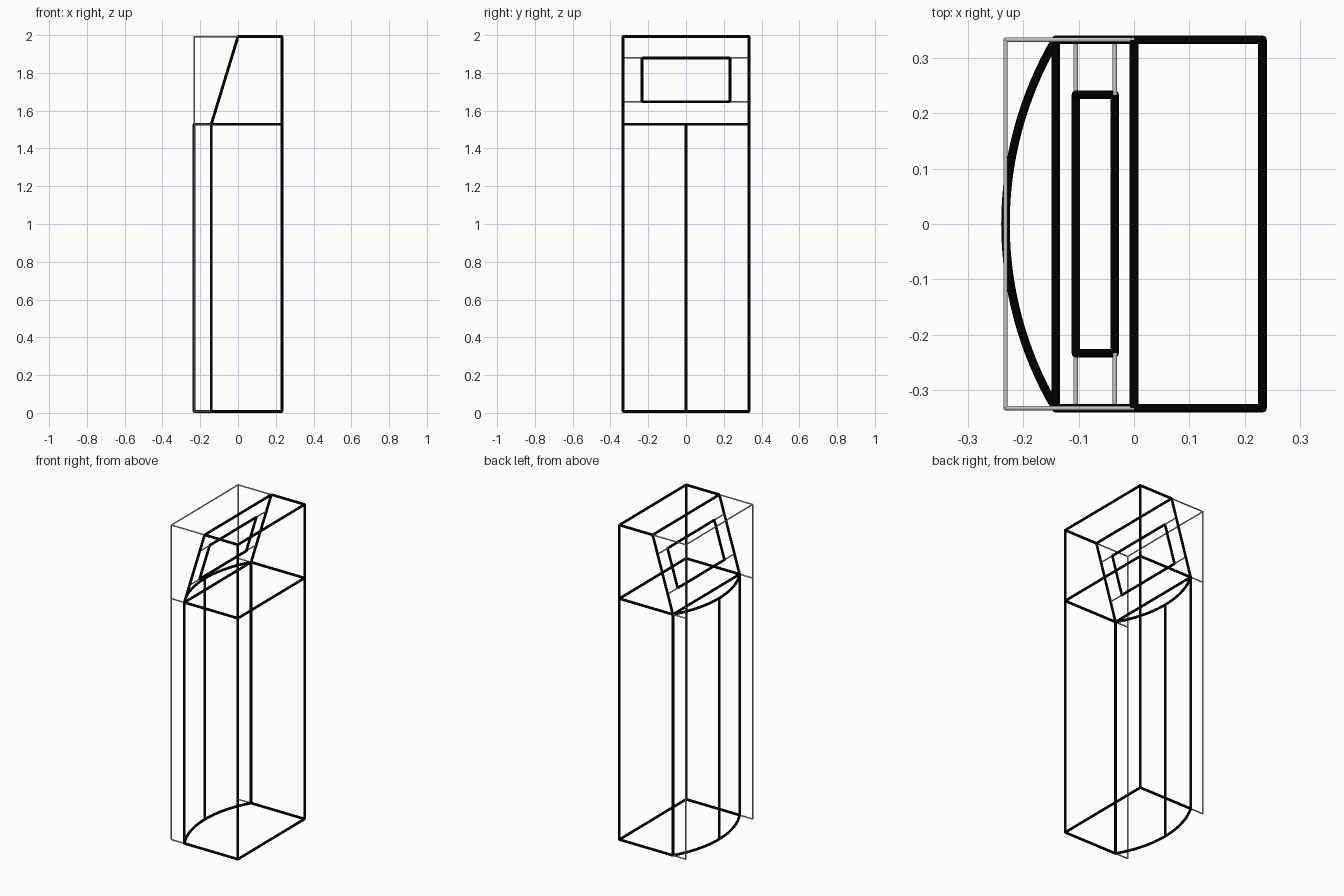
import bpy
from math import asin, sin, cos, radians

if "Cube" in bpy.data.objects:
    bpy.data.objects.remove(bpy.data.objects["Cube"])


def material(name, value):
    mat = bpy.data.materials.new(name)
    mat.use_nodes = True
    color = (value, value, value, 1)
    mat.diffuse_color = color
    mat.node_tree.nodes["Principled BSDF"].inputs["Base Color"].default_value = color
    return mat


BLACK = material("black", 0.0)
GREY = material("light grey", 0.55)
THICK, THIN = 0.0077, 0.004


def wires(name, paths, radius, mat):
    """One object of round, flat-ended rods, one rod per path."""
    curve = bpy.data.curves.new(name, "CURVE")
    curve.dimensions = "3D"
    curve.bevel_depth = radius
    curve.bevel_resolution = 4
    curve.use_fill_caps = True
    for path in paths:
        spline = curve.splines.new("POLY")
        spline.points.add(len(path) - 1)
        for point, co in zip(spline.points, path):
            point.co = (*co, 1)
    curve.materials.append(mat)
    obj = bpy.data.objects.new(name, curve)
    bpy.context.collection.objects.link(obj)
    bpy.ops.object.select_all(action="DESELECT")
    obj.select_set(True)
    bpy.context.view_layer.objects.active = obj
    bpy.ops.object.convert(target="MESH")
    bpy.ops.object.shade_smooth_by_angle(angle=radians(40))


def both(*paths):
    """The paths together with their mirror images across y = 0."""
    return [[(x, s * y, z) for x, y, z in p] for p in paths for s in (1, -1)]


def across(x, y, z):
    return [(x, -y, z), (x, y, z)]


# Main dimensions
W = 0.3325
BACK, MID, BOW = 0.232, -0.1415, -0.232
BASE, SHELF, TOP = 0.008, 1.528, 1.992


def slant_x(z):
    return MID * (TOP - z) / (TOP - SHELF)


# Lower cabinet
wires("back_posts", both([(BACK, W, BASE), (BACK, W, TOP)]), THICK, BLACK)
wires("bow_side_posts", both([(MID, W, BASE), (MID, W, SHELF)]), THICK, BLACK)
wires("bow_centre_post", [[(BOW, 0, BASE), (BOW, 0, SHELF)]], THICK, BLACK)
wires("side_rails", both(*[[(MID, W, z), (BACK, W, z)] for z in (BASE, SHELF)]), THICK, BLACK)
wires("back_rails", [across(BACK, W, z) for z in (BASE, SHELF, TOP)], THICK, BLACK)
wires("shelf_rail", [across(MID, W, SHELF)], THICK, BLACK)

# Bowed rails as circular arcs
sag = MID - BOW
R = (W * W + sag * sag) / (2 * sag)
half = asin(W / R)
angles = [half * (i / 16 - 1) for i in range(33)]
wires("bowed_rails", [[(BOW + R - R * cos(a), R * sin(a), z) for a in angles]
                      for z in (BASE, SHELF)], THICK, BLACK)

# Upper head with slanted face
wires("head_slants", both([(MID, W, SHELF), (0, W, TOP)]), THICK, BLACK)
wires("head_top_sides", both([(0, W, TOP), (BACK, W, TOP)]), THICK, BLACK)
wires("head_top_edge", [across(0, W, TOP)], THICK, BLACK)

# Window frame on the slant, with thin lines out to the sides
LOW, HIGH, HALF = 1.647, 1.879, 0.233
wires("window_rails", [across(slant_x(z), HALF, z) for z in (LOW, HIGH)], THICK, BLACK)
wires("window_stiles", both([(slant_x(LOW), HALF, LOW), (slant_x(HIGH), HALF, HIGH)]), THICK, BLACK)
wires("window_guides", both(*[[(slant_x(z), HALF, z), (slant_x(z), W, z)]
                              for z in (LOW, HIGH)]), THIN, GREY)

# Thin guides completing the bounding box
wires("guide_posts", both([(BOW, W, BASE), (BOW, W, TOP)]), THIN, GREY)
wires("guide_top_sides", both([(BOW, W, TOP), (0, W, TOP)]), THIN, GREY)
wires("guide_top_edge", [across(BOW, W, TOP)], THIN, GREY)
wires("guide_ticks", both(*[[(BOW, W, z), (MID, W, z)] for z in (BASE, SHELF)]), THIN, GREY)
